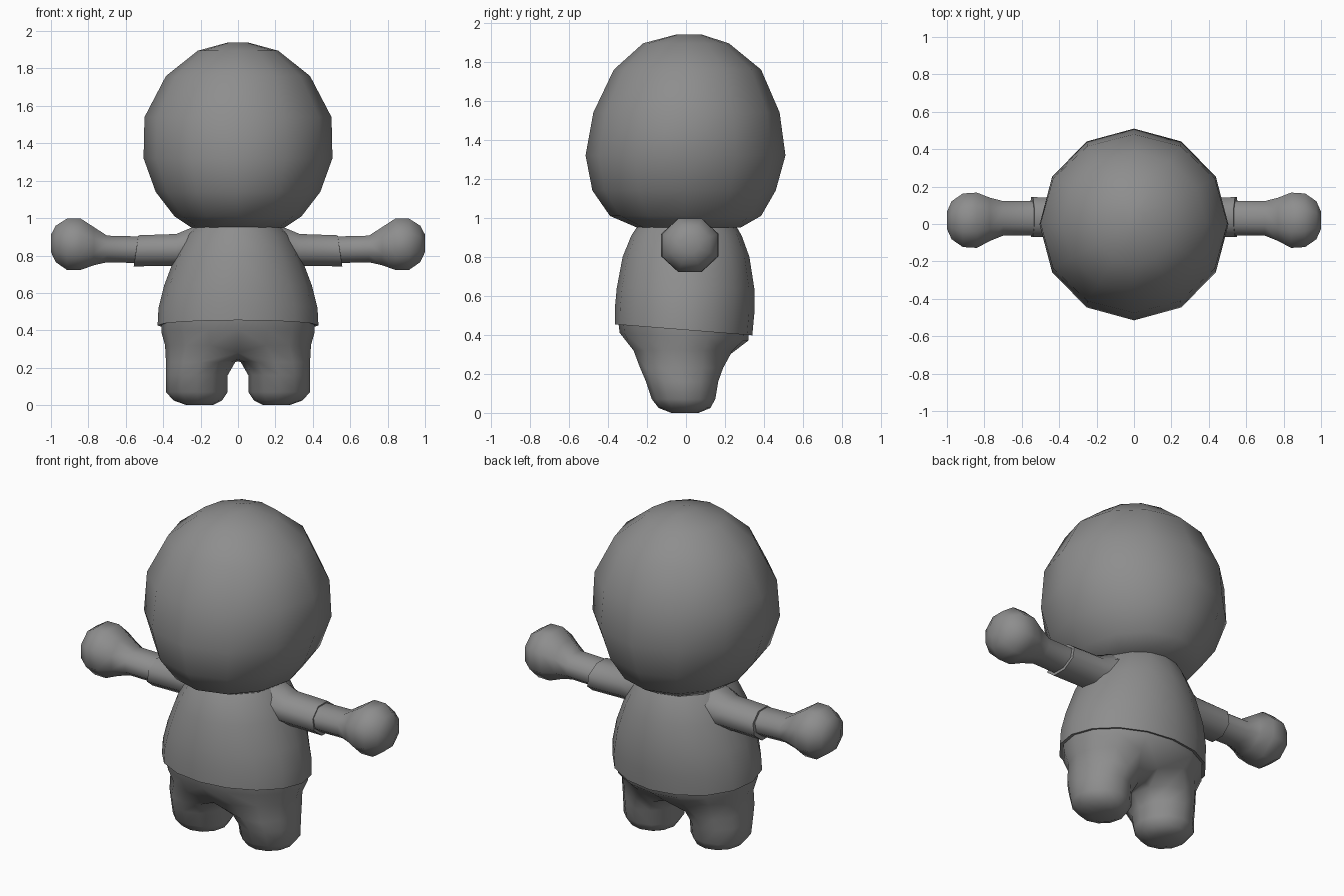
import bpy, bmesh, math

if "Cube" in bpy.data.objects:
    bpy.data.objects.remove(bpy.data.objects["Cube"])

grey = bpy.data.materials.new("plain_grey")
grey.diffuse_color = (0.27, 0.27, 0.27, 1)
grey.use_nodes = True
grey.node_tree.nodes["Principled BSDF"].inputs["Base Color"].default_value = grey.diffuse_color


def finish(bm, name, mirror=False, angle=70):
    bmesh.ops.recalc_face_normals(bm, faces=bm.faces)
    me = bpy.data.meshes.new(name)
    bm.to_mesh(me)
    bm.free()
    me.materials.append(grey)
    ob = bpy.data.objects.new(name, me)
    bpy.context.collection.objects.link(ob)
    bpy.ops.object.select_all(action='DESELECT')
    ob.select_set(True)
    bpy.context.view_layer.objects.active = ob
    bpy.ops.object.shade_smooth_by_angle(angle=math.radians(angle))
    if mirror:
        m = ob.modifiers.new("mirror", 'MIRROR')
        m.use_clip = True
    return ob


def bridge(bm, a, b, closed=True):
    n = len(a)
    for i in range(n if closed else n - 1):
        j = (i + 1) % n
        bm.faces.new((a[i], a[j], b[j], b[i]))


def loft(bm, rings, cap_start=False, cap_end=False):
    loops = [[bm.verts.new(p) for p in r] for r in rings]
    for a, b in zip(loops, loops[1:]):
        bridge(bm, a, b)
    if cap_start:
        bm.faces.new(loops[0])
    if cap_end:
        bm.faces.new(loops[-1])


def level(z, rx, front, back, n, slope=0.0):
    """Horizontal oval ring; slope tilts it along y."""
    c, ry = (front + back) / 2, (back - front) / 2
    pts = []
    for i in range(n):
        a = 2 * math.pi * i / n - math.pi / 2
        y = c + ry * math.sin(a)
        pts.append((rx * math.cos(a), y, z + slope * y))
    return pts


def across(x, y, z, ry, rz, lean=0.0, n=8):
    """Ring around the arm axis; lean shifts x with height."""
    pts = []
    for i in range(n):
        a = 2 * math.pi * (i + 0.5) / n
        dz = rz * math.sin(a)
        pts.append((x + lean * dz, y + ry * math.cos(a), z + dz))
    return pts


# Head
bm = bmesh.new()
loft(bm, [level(z, rx, f, b, 12) for z, rx, f, b in (
    (0.95, 0.25, -0.25, 0.28), (1.01, 0.34, -0.39, 0.385),
    (1.14, 0.44, -0.48, 0.46), (1.32, 0.505, -0.515, 0.51),
    (1.54, 0.50, -0.475, 0.48), (1.76, 0.385, -0.37, 0.385),
    (1.895, 0.215, -0.22, 0.22), (1.94, 0.05, -0.05, 0.08))], True, True)
finish(bm, "head")

# Shirt body with a turned-in, tilted hem
bm = bmesh.new()
loft(bm, [level(z, rx, f, b, 16, s) for z, rx, f, b, s in (
    (0.97, 0.22, -0.24, 0.25, 0), (0.91, 0.275, -0.28, 0.285, 0),
    (0.80, 0.335, -0.325, 0.325, 0), (0.64, 0.395, -0.355, 0.35, 0),
    (0.52, 0.425, -0.365, 0.35, -0.04), (0.425, 0.43, -0.365, 0.34, -0.08),
    (0.43, 0.405, -0.34, 0.315, -0.08))])
finish(bm, "shirt")

# Trousers: half a waist that splits into a leg, then mirrored
bm = bmesh.new()
prev = None
for z, rx, f, b, s in ((0.47, 0.41, -0.35, 0.325, -0.06),
                       (0.39, 0.41, -0.34, 0.32, -0.06),
                       (0.32, 0.39, -0.29, 0.26, 0)):
    half = [bm.verts.new(p) for p in level(z, rx, f, b, 16, s)[:9]]
    half[0].co.x = half[-1].co.x = 0
    if prev:
        bridge(bm, prev, half, False)
    prev = half
# Crotch line closes the half ring into a leg opening
crotch = [bm.verts.new((0, y, z)) for y, z in
          ((0.09, 0.245), (-0.02, 0.235), (-0.13, 0.245))]
prev[0].co.z = prev[-1].co.z = 0.28
prev[0].co.y, prev[-1].co.y = -0.23, 0.20
prev = prev + crotch
for z, cx, rx, f, b in ((0.23, 0.20, 0.185, -0.235, 0.19),
                        (0.16, 0.22, 0.165, -0.205, 0.165),
                        (0.07, 0.22, 0.165, -0.175, 0.15),
                        (0.025, 0.215, 0.13, -0.14, 0.125),
                        (0.0, 0.205, 0.07, -0.075, 0.065)):
    ring = []
    for i in range(12):
        a = math.radians(-120 + 30 * i)
        ring.append(bm.verts.new((cx + rx * math.cos(a),
                                  (f + b) / 2 + (b - f) / 2 * math.sin(a), z)))
    bridge(bm, prev, ring)
    prev = ring
bm.faces.new(prev)
finish(bm, "trousers", True, 180)

# Sleeves with a turned-in cuff
bm = bmesh.new()
loft(bm, [across(*r) for r in (
    (0.22, 0.03, 0.85, 0.14, 0.12), (0.33, 0.035, 0.83, 0.115, 0.092),
    (0.545, 0.037, 0.825, 0.115, 0.09, -0.15),
    (0.545, 0.035, 0.83, 0.095, 0.07, -0.15))])
finish(bm, "sleeves", True)

# Arms with round hands
bm = bmesh.new()
loft(bm, [across(*r) for r in (
    (0.50, 0.032, 0.83, 0.10, 0.077), (0.70, 0.03, 0.835, 0.10, 0.077),
    (0.77, 0.025, 0.85, 0.125, 0.11), (0.84, 0.02, 0.86, 0.16, 0.148),
    (0.915, 0.02, 0.86, 0.155, 0.148), (0.975, 0.02, 0.862, 0.11, 0.105),
    (1.0, 0.02, 0.865, 0.05, 0.05))], False, True)
finish(bm, "arms", True)
